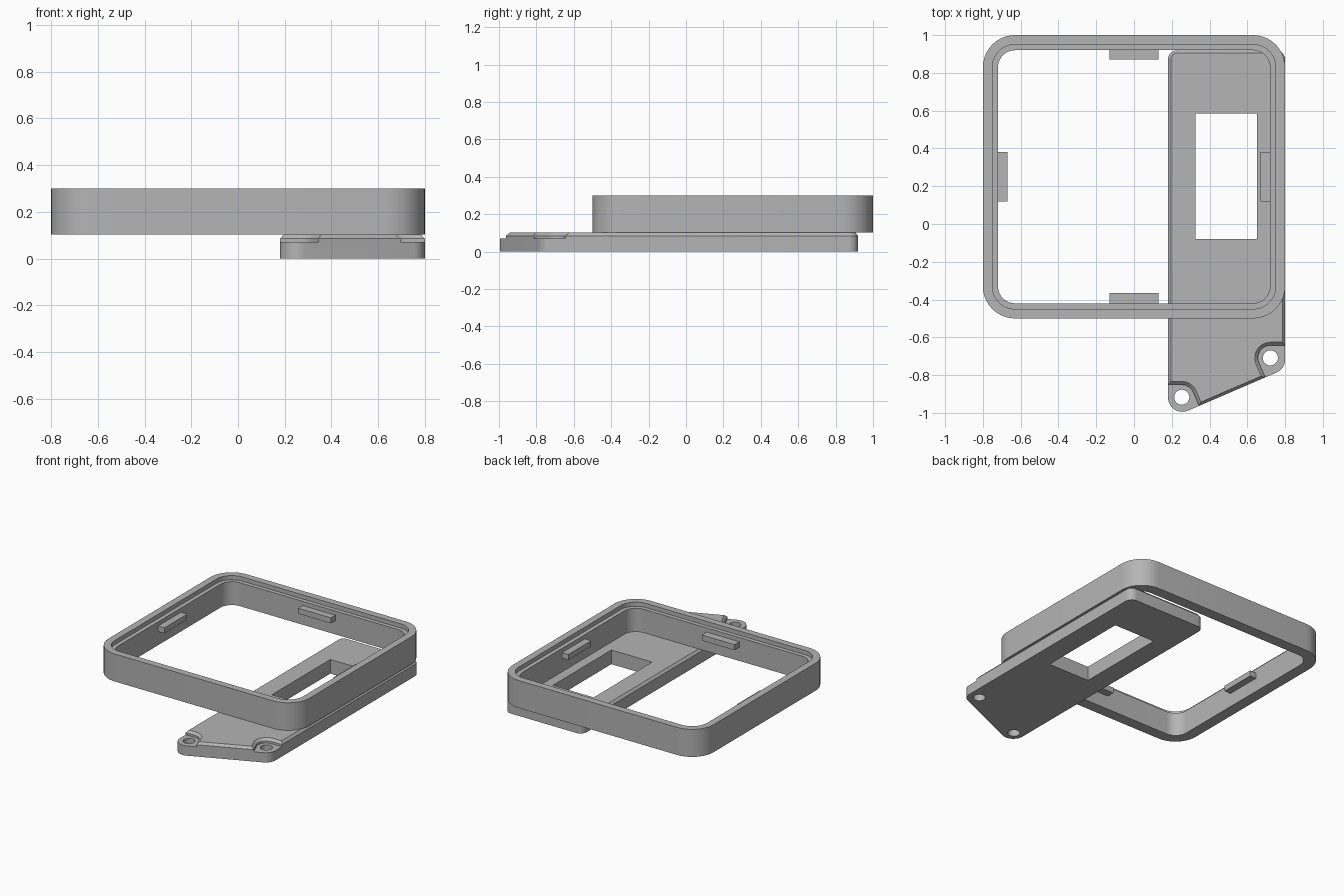
import bpy, bmesh
from math import sin, cos, pi, radians
from mathutils import Vector

if "Cube" in bpy.data.objects:
    bpy.data.objects.remove(bpy.data.objects["Cube"], do_unlink=True)

grey = bpy.data.materials.new("plain grey")
grey.use_nodes = True
grey.diffuse_color = (0.46, 0.46, 0.46, 1)
grey.node_tree.nodes["Principled BSDF"].inputs["Base Color"].default_value = (0.46, 0.46, 0.46, 1)


def round_poly(corners, steps=10):
    """Counter-clockwise outline from (x, y, radius) corners."""
    out, n = [], len(corners)
    for i, (x, y, r) in enumerate(corners):
        p = Vector((x, y))
        a = (Vector(corners[i - 1][:2]) - p).normalized()
        b = (Vector(corners[(i + 1) % n][:2]) - p).normalized()
        half = a.angle(b) / 2
        centre = p + (a + b).normalized() * (r / sin(half))
        start = -Vector((a.y, -a.x)) * -1
        if start.dot(b) > 0:
            start = -start
        sweep = pi - 2 * half
        for k in range(steps + 1):
            t = sweep * k / steps
            c, s = cos(t), sin(t)
            out.append(centre + r * Vector((c * start.x - s * start.y,
                                            s * start.x + c * start.y)))
    return out


def loft(name, loops, ring=False):
    """Skin a stack of (outline, z) loops; a ring joins last to first."""
    bm = bmesh.new()
    rows = [[bm.verts.new((p[0], p[1], z)) for p in pts] for pts, z in loops]
    pairs = list(zip(rows, rows[1:]))
    if ring:
        pairs.append((rows[-1], rows[0]))
    else:
        bm.faces.new(rows[0][::-1])
        bm.faces.new(rows[-1])
    n = len(rows[0])
    for lo, hi in pairs:
        for i in range(n):
            j = (i + 1) % n
            bm.faces.new((lo[i], lo[j], hi[j], hi[i]))
    bmesh.ops.recalc_face_normals(bm, faces=bm.faces[:])
    mesh = bpy.data.meshes.new(name)
    bm.to_mesh(mesh)
    bm.free()
    mesh.materials.append(grey)
    ob = bpy.data.objects.new(name, mesh)
    bpy.context.collection.objects.link(ob)
    return ob


def rect(x0, x1, y0, y1):
    return [(x0, y0), (x1, y0), (x1, y1), (x0, y1)]


def activate(ob):
    bpy.ops.object.select_all(action="DESELECT")
    ob.select_set(True)
    bpy.context.view_layer.objects.active = ob


def cut(target, cutter):
    cutter.hide_render = True
    mod = target.modifiers.new("cut", "BOOLEAN")
    mod.operation = "DIFFERENCE"
    mod.solver = "EXACT"
    mod.object = cutter
    activate(target)
    bpy.ops.object.modifier_apply(modifier=mod.name)
    bpy.data.objects.remove(cutter, do_unlink=True)


def smooth(ob):
    activate(ob)
    bpy.ops.object.shade_smooth_by_angle(angle=radians(25))


# Square frame with a stepped inner rim
def frame_outline(inset):
    x, y0, y1, r = 0.8 - inset, -0.5 + inset, 1 - inset, 0.17 - inset
    return round_poly([(-x, y0, r), (x, y0, r), (x, y1, r), (-x, y1, r)])


outer, step, inner = (frame_outline(d) for d in (0, 0.05, 0.08))
frame = loft("frame", [(outer, 0.102), (outer, 0.3), (step, 0.3),
                       (step, 0.27), (inner, 0.27), (inner, 0.102)], ring=True)
smooth(frame)

# Retaining tabs on the four inner walls
for name, box in {"back_tab": (-0.13, 0.13, 0.87, 0.925),
                  "front_tab": (-0.13, 0.13, -0.425, -0.365),
                  "right_tab": (-0.725, -0.67, 0.12, 0.38),
                  "left_tab": (0.67, 0.725, 0.12, 0.38)}.items():
    loft(name, [(rect(*box), 0.2), (rect(*box), 0.24)])

# Base plate with a slanted front end and chamfered top edge
SLOPE = 0.43


def plate_outline(d):
    x0, x1, y1 = 0.18 + d, 0.8 - d, 0.92 - d
    low = lambda x: -1.111 + SLOPE * x + d * 1.09
    return round_poly([(x0, low(x0), 0.076 - d), (x1, low(x1), 0.076 - d),
                       (x1, y1, 0.05 - d), (x0, y1, 0.05 - d)])


plate = loft("base_plate", [(plate_outline(0), 0), (plate_outline(0), 0.085),
                            (plate_outline(0.015), 0.102)])

# Rectangular window through the plate
window = rect(0.325, 0.65, -0.08, 0.585)
cut(plate, loft("window_cutter", [(window, -0.1), (window, 0.2)]))


# Screw seats: lowered pads with a chamfered rim, and through holes
def seat(cx, cy, a0, a1, dir0, dir1):
    def outline(r):
        c = Vector((cx, cy))
        arc = [c + r * Vector((cos(t), sin(t))) for t in
               (radians(a0 + (a1 - a0) * k / 12) for k in range(13))]
        d0, d1 = Vector(dir0), Vector(dir1)
        return [arc[0] + d0 * 0.2] + arc + [arc[-1] + d1 * 0.2, c + (d0 + d1) * 0.2]
    cut(plate, loft("seat_cutter", [(outline(0.066), 0.07), (outline(0.066), 0.085),
                                    (outline(0.083), 0.102), (outline(0.101), 0.12)]))
    hole = [(cx + 0.04 * cos(k * pi / 16), cy + 0.04 * sin(k * pi / 16)) for k in range(32)]
    cut(plate, loft("hole_cutter", [(hole, -0.1), (hole, 0.2)]))


down = (0.395, -0.919)
seat(0.253, -0.917, 23, 90, down, (-1, 0))
seat(0.722, -0.709, 90, 203, (1, 0), down)
smooth(plate)
